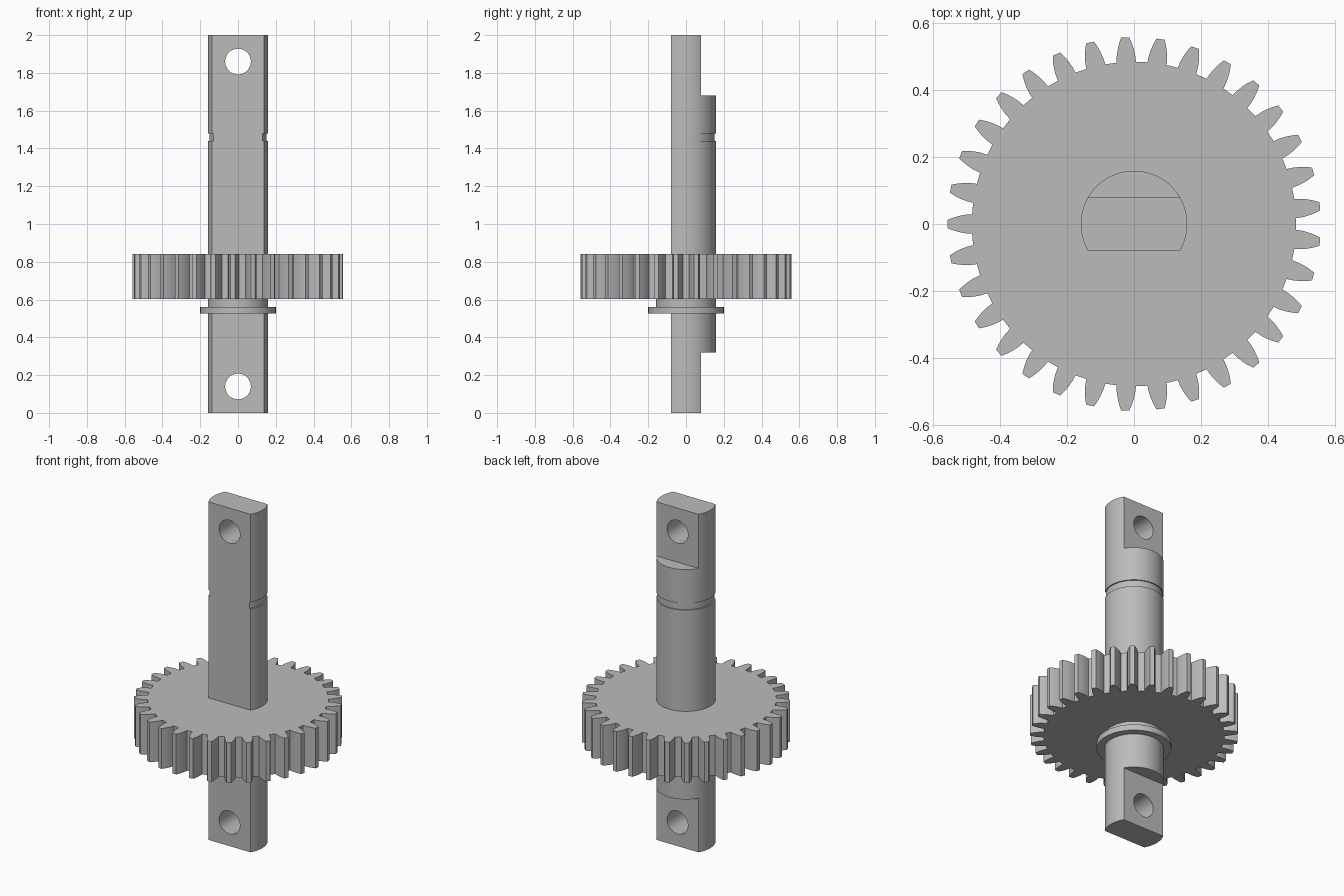
import bpy, bmesh, math
from mathutils import Matrix, Vector

cube = bpy.data.objects.get("Cube")
if cube:
    bpy.data.objects.remove(cube)

steel = bpy.data.materials.new("plain_grey")
steel.use_nodes = True
GREY = (0.5, 0.5, 0.5, 1)
steel.diffuse_color = GREY
steel.node_tree.nodes["Principled BSDF"].inputs["Base Color"].default_value = GREY


def make_object(name, bm):
    bmesh.ops.recalc_face_normals(bm, faces=bm.faces)
    mesh = bpy.data.meshes.new(name)
    bm.to_mesh(mesh)
    bm.free()
    mesh.materials.append(steel)
    obj = bpy.data.objects.new(name, mesh)
    bpy.context.collection.objects.link(obj)
    return obj


def activate(obj):
    bpy.ops.object.select_all(action='DESELECT')
    obj.select_set(True)
    bpy.context.view_layer.objects.active = obj


def smooth(obj):
    activate(obj)
    bpy.ops.object.shade_smooth_by_angle(angle=math.radians(25))


def lathe(name, profile, steps=96):
    """Turn (radius, z) points about the z axis and close both ends."""
    bm = bmesh.new()
    rings = [[bm.verts.new((r * math.cos(math.tau * i / steps),
                            r * math.sin(math.tau * i / steps), z))
              for i in range(steps)] for r, z in profile]
    for low, high in zip(rings, rings[1:]):
        for i in range(steps):
            j = (i + 1) % steps
            bm.faces.new((low[i], low[j], high[j], high[i]))
    bm.faces.new(rings[0])
    bm.faces.new(rings[-1])
    return make_object(name, bm)


def box(name, low, high):
    low, high = Vector(low), Vector(high)
    bm = bmesh.new()
    bmesh.ops.create_cube(bm, size=1, matrix=Matrix.Translation((low + high) / 2)
                          @ Matrix.Diagonal((high - low).to_4d()))
    return make_object(name, bm)


def cross_pin(name, radius, z):
    bm = bmesh.new()
    bmesh.ops.create_cone(bm, cap_ends=True, segments=48, radius1=radius, radius2=radius, depth=1,
                          matrix=Matrix.Translation((0, 0, z)) @ Matrix.Rotation(math.pi / 2, 4, 'X'))
    return make_object(name, bm)


def cut(obj, cutter):
    cutter.hide_render = True
    mod = obj.modifiers.new("cut", 'BOOLEAN')
    mod.operation = 'DIFFERENCE'
    mod.solver = 'EXACT'
    mod.object = cutter
    activate(obj)
    bpy.ops.object.modifier_apply(modifier=mod.name)
    bpy.data.objects.remove(cutter)


# Shaft with a shallow retaining groove
R, GROOVE, FLAT = 0.159, 0.152, 0.079
shaft = lathe("shaft", [(R, 0), (R, 1.44), (GROOVE, 1.44), (GROOVE, 1.48), (R, 1.48), (R, 2)])

# Full-length front flat, two rear end flats, and a cross hole at each end
cut(shaft, box("front_flat_cutter", (-1, -1, -1), (1, -FLAT, 3)))
cut(shaft, box("lower_flat_cutter", (-1, FLAT, -1), (1, 1, 0.32)))
cut(shaft, box("upper_flat_cutter", (-1, FLAT, 1.68), (1, 1, 3)))
for z in (0.14, 1.86):
    cut(shaft, cross_pin("hole_cutter", 0.068, z))
smooth(shaft)

# Hub and collar below the gear
smooth(lathe("hub", [(R, 0.55), (R, 0.61)]))
smooth(lathe("collar", [(0.2, 0.525), (0.2, 0.56)]))

# Spur gear: one curved tooth flank, mirrored and repeated
TEETH = 33
flank = [(0.484, 0.029), (0.505, 0.0275), (0.522, 0.0242), (0.54, 0.0192), (0.558, 0.012)]
tooth = [(r, -w) for r, w in flank] + [(r, w) for r, w in reversed(flank)]
bm = bmesh.new()
outline = []
for i in range(TEETH):
    turn = Matrix.Rotation(math.pi + math.tau * i / TEETH, 4, 'Z')
    outline += [bm.verts.new(turn @ Vector((x, y, 0.603))) for x, y in tooth]
base = bm.faces.new(outline)
top = bmesh.ops.extrude_face_region(bm, geom=[base], use_keep_orig=True)
bmesh.ops.translate(bm, vec=(0, 0, 0.238),
                    verts=[v for v in top["geom"] if isinstance(v, bmesh.types.BMVert)])
smooth(make_object("gear", bm))
